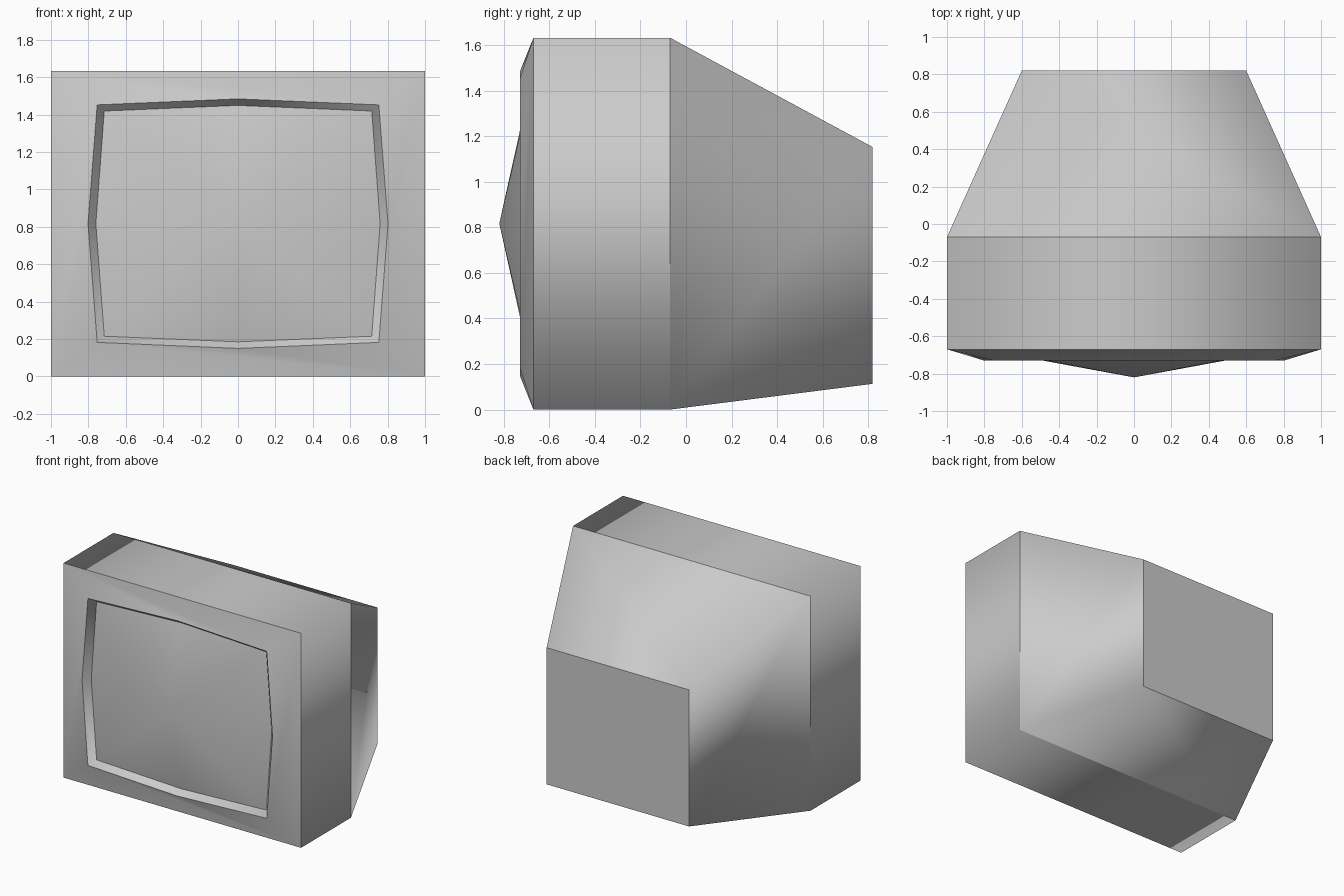
import bpy
import bmesh

cube = bpy.data.objects.get("Cube")
if cube:
    bpy.data.objects.remove(cube, do_unlink=True)

grey = bpy.data.materials.new("light_grey_plastic")
grey.use_nodes = True
colour = (0.6, 0.6, 0.6, 1)
grey.diffuse_color = colour
grey.node_tree.nodes["Principled BSDF"].inputs["Base Color"].default_value = colour

MID_Z = 0.817


def rectangle(bm, y, half_width, bottom, top):
    """Four corners, counter-clockwise seen from the front."""
    w = half_width
    return [bm.verts.new((x, y, z)) for x, z in
            ((-w, bottom), (w, bottom), (w, top), (-w, top))]


def bowed(bm, y, corner_x, corner_z, mid_x, mid_z):
    """Rectangle whose sides bow outwards, alternating corner and midpoint."""
    points = ((-corner_x, -corner_z), (0, -mid_z), (corner_x, -corner_z), (mid_x, 0),
              (corner_x, corner_z), (0, mid_z), (-corner_x, corner_z), (-mid_x, 0))
    return [bm.verts.new((x, y, MID_Z + z)) for x, z in points]


def bridge(bm, front, back):
    n = len(front)
    for i in range(n):
        j = (i + 1) % n
        bm.faces.new((front[i], back[i], back[j], front[j]))


def sharpen(bm, ring):
    for i, v in enumerate(ring):
        edge = bm.edges.get((v, ring[(i + 1) % len(ring)]))
        if edge:
            edge.smooth = False


def finish(bm, name):
    for face in bm.faces:
        face.smooth = True
    bm.normal_update()
    mesh = bpy.data.meshes.new(name)
    bm.to_mesh(mesh)
    bm.free()
    mesh.materials.append(grey)
    obj = bpy.data.objects.new(name, mesh)
    bpy.context.collection.objects.link(obj)


# Casing: box front, tapered back, raised bezel and groove around the screen
bm = bmesh.new()
rim = rectangle(bm, -0.67, 1, 0, 1.633)
shoulder = rectangle(bm, -0.07, 1, 0, 1.633)
rear = rectangle(bm, 0.82, 0.6, 0.113, 1.153)
lip = bowed(bm, -0.73, 0.753, 0.635, 0.802, 0.667)
groove = bowed(bm, -0.68, 0.715, 0.602, 0.76, 0.632)
bridge(bm, rim, shoulder)
bridge(bm, shoulder, rear)
bm.faces.new(rear[::-1])
for i in range(4):
    a, m, b = 2 * i, 2 * i + 1, (2 * i + 2) % 8
    bm.faces.new((rim[i], rim[(i + 1) % 4], lip[b], lip[m], lip[a]))
for i in range(8):
    j = (i + 1) % 8
    bm.faces.new((lip[i], lip[j], groove[j], groove[i]))
for ring in (rim, shoulder, rear, lip):
    sharpen(bm, ring)
finish(bm, "casing")

# Screen: bulging glass rising to a central point
bm = bmesh.new()
edge_ring = bowed(bm, -0.68, 0.715, 0.602, 0.76, 0.632)
centre = bm.verts.new((0, -0.82, MID_Z))
for i in range(8):
    bm.faces.new((edge_ring[i], edge_ring[(i + 1) % 8], centre))
finish(bm, "screen")
